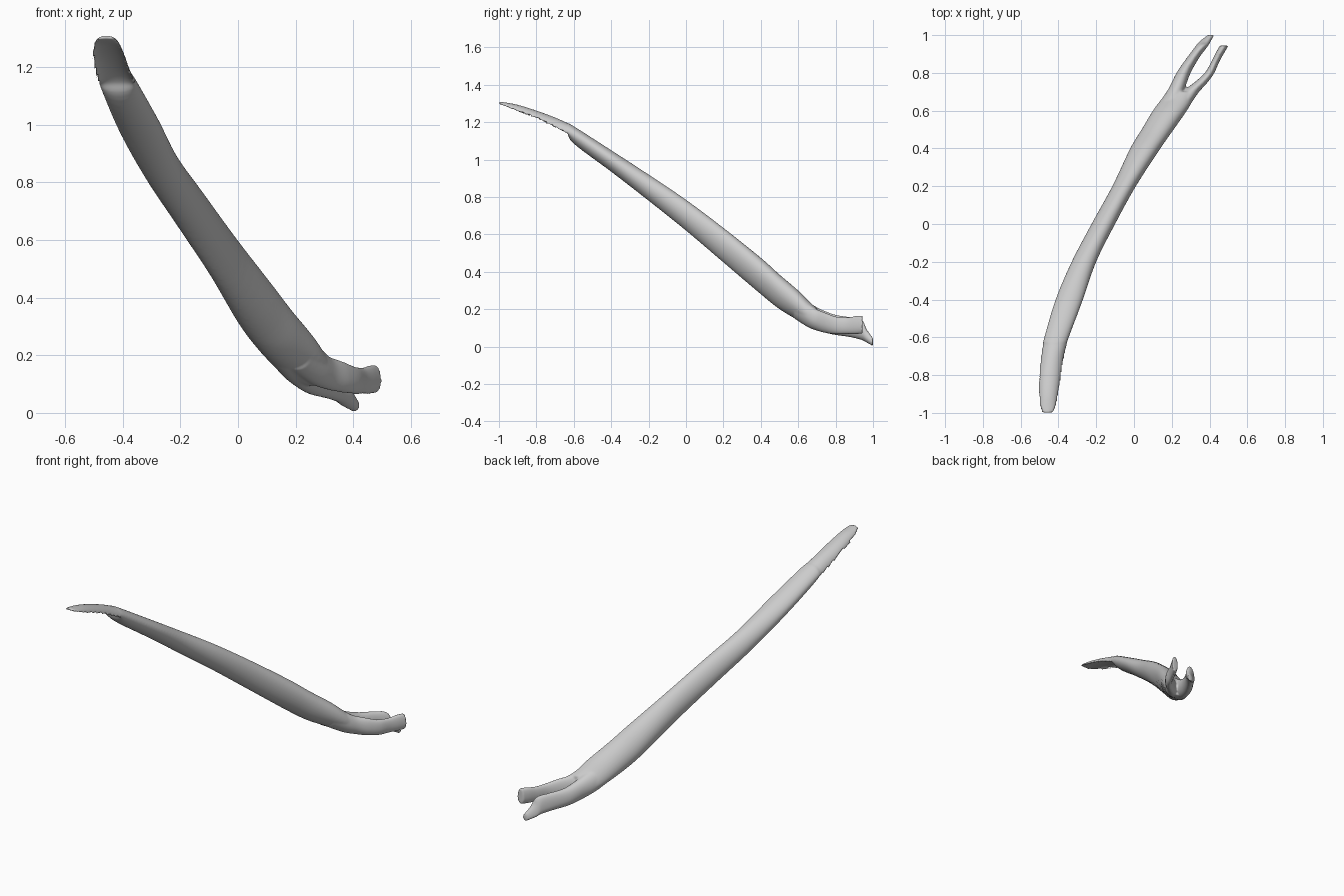
import bpy, bmesh, math

SIDES = 32


def catmull(a, b, c, d, t):
    return 0.5 * (2*b + (c-a)*t + (2*a-5*b+4*c-d)*t*t + (3*b-a-3*c+d)*t**3)


def refine(st, n=6):
    """Smoothly interpolate between the section rows."""
    rows = []
    for i in range(len(st) - 1):
        a, b, c, d = st[max(i-1, 0)], st[i], st[i+1], st[min(i+2, len(st)-1)]
        rows += [[catmull(*v, k / n) for v in zip(a, b, c, d)] for k in range(n)]
    return rows + [list(st[-1])]


def loft(bm, st):
    """Rows: y, left x, right x, rim z, underside z, top z (underside above rim = hollow)."""
    rings = []
    for y, x0, x1, rim, low, top in refine(st):
        ring = []
        for k in range(SIDES):
            a = 2 * math.pi * k / SIDES
            s = math.sin(a)
            z = rim + ((top if s >= 0 else low) - rim) * abs(s)
            ring.append(bm.verts.new(((x0+x1)/2 + (x1-x0)/2*math.cos(a), y, z)))
        rings.append(ring)
    for r, q in zip(rings, rings[1:]):
        for k in range(SIDES):
            j = (k + 1) % SIDES
            bm.faces.new((r[k], r[j], q[j], q[k]))
    bm.faces.new(rings[0])
    bm.faces.new(rings[-1][::-1])


# long shaft with a scooped upper tip
shaft = [
    (-1.0, -.485, -.43, 1.297, 1.298, 1.31),
    (-.97, -.497, -.415, 1.285, 1.289, 1.306),
    (-.9, -.505, -.40, 1.252, 1.272, 1.293),
    (-.8, -.505, -.385, 1.212, 1.24, 1.262),
    (-.7, -.495, -.368, 1.16, 1.195, 1.225),
    (-.64, -.483, -.355, 1.14, 1.15, 1.198),
    (-.6, -.475, -.345, 1.13, 1.085, 1.178),
    (-.4, -.415, -.27, .995, .935, 1.05),
    (-.2, -.33, -.20, .85, .78, .92),
    (0, -.225, -.10, .70, .62, .785),
    (.2, -.115, .01, .545, .45, .635),
    (.4, -.02, .14, .38, .28, .475),
    (.5, .04, .21, .29, .20, .385),
    (.6, .10, .28, .21, .14, .30),
    (.66, .145, .315, .165, .105, .24),
    (.70, .18, .335, .145, .092, .205),
]

# lower prong, ending in a small downward point
lower_prong = [
    (.58, .10, .23, .22, .15, .28),
    (.65, .14, .25, .17, .11, .24),
    (.72, .185, .27, .14, .08, .20),
    (.8, .225, .30, .11, .062, .17),
    (.88, .28, .345, .09, .05, .158),
    (.94, .325, .39, .07, .035, .145),
    (.965, .345, .405, .045, .022, .095),
    (1.0, .39, .425, .018, .002, .045),
]

# outer prong, with a flared end
outer_prong = [
    (.58, .14, .26, .22, .15, .28),
    (.65, .21, .31, .16, .105, .235),
    (.7, .255, .345, .135, .085, .20),
    (.75, .32, .39, .118, .072, .18),
    (.8, .375, .425, .11, .066, .162),
    (.86, .41, .452, .108, .066, .157),
    (.91, .435, .48, .11, .066, .165),
    (.945, .455, .50, .11, .07, .167),
]

bm = bmesh.new()
for part in (shaft, lower_prong, outer_prong):
    loft(bm, part)
bmesh.ops.recalc_face_normals(bm, faces=bm.faces)
mesh = bpy.data.meshes.new("forked_shaft")
bm.to_mesh(mesh)
bm.free()
obj = bpy.data.objects.new("forked_shaft", mesh)
bpy.context.collection.objects.link(obj)

# fuse the prongs into the shaft and soften the joins
fuse = obj.modifiers.new("fuse", 'REMESH')
fuse.mode = 'VOXEL'
fuse.voxel_size = 0.006
fuse.use_smooth_shade = True
soft = obj.modifiers.new("soften", 'SMOOTH')
soft.factor = 0.5
soft.iterations = 4
for p in mesh.polygons:
    p.use_smooth = True
